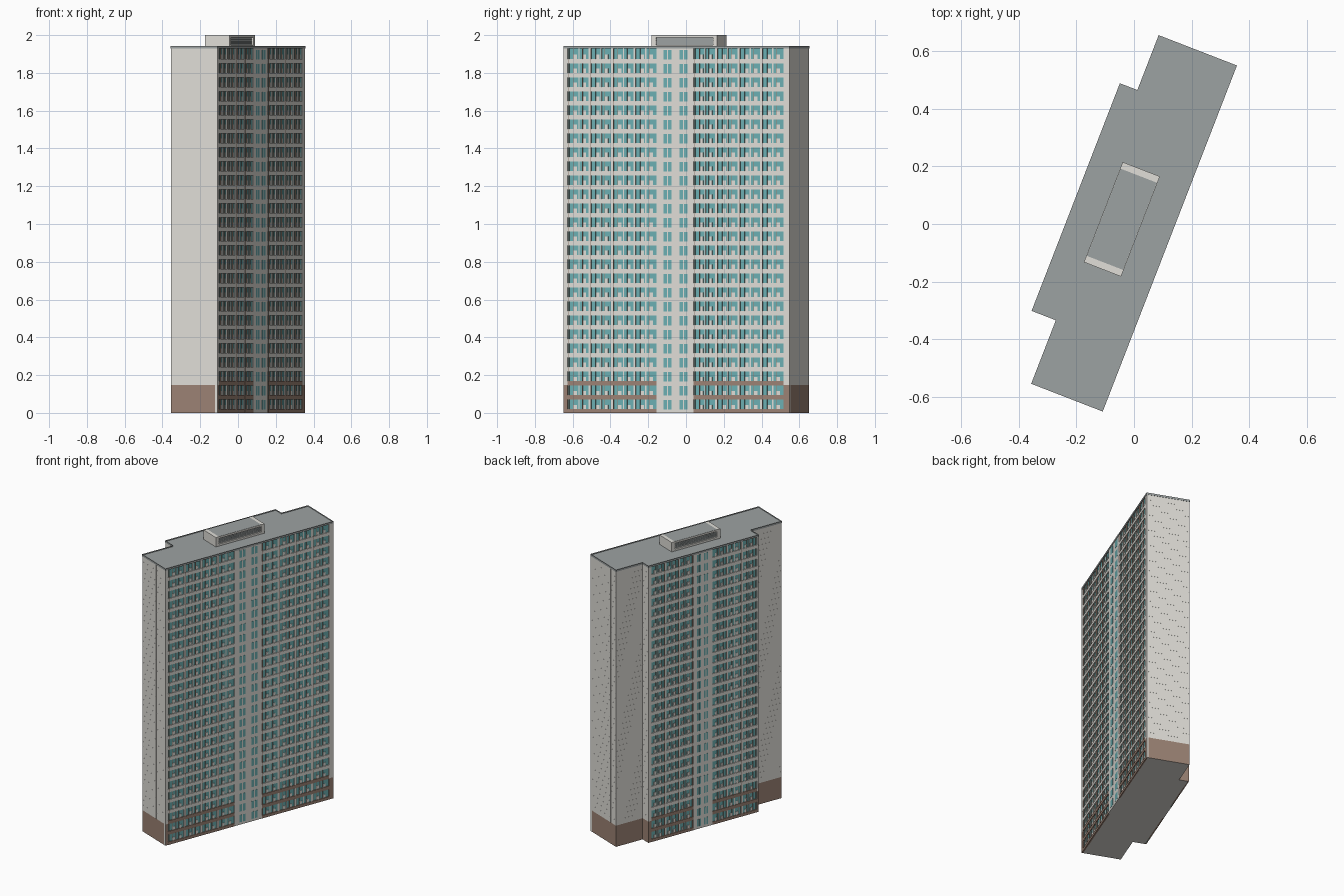
import bpy, bmesh, math

cube = bpy.data.objects.get("Cube")
if cube:
    bpy.data.objects.remove(cube, do_unlink=True)


def material(name, rgb):
    m = bpy.data.materials.new(name)
    m.use_nodes = True
    m.diffuse_color = (*rgb, 1)
    m.node_tree.nodes["Principled BSDF"].inputs["Base Color"].default_value = (*rgb, 1)
    return m


WALL = material("pale wall", (0.75, 0.735, 0.69))
BROWN = material("brown cladding", (0.33, 0.225, 0.175))
ROOF = material("roof grey", (0.335, 0.36, 0.36))
GLASS = material("teal glass", (0.15, 0.43, 0.45))

TURN = math.radians(-21.2)   # the block stands turned on its plot
FLOORS = 26
TOP = 1.928
H = TOP / FLOORS
FRONT, BACK, RECESS = 0.132, -0.220, 0.008
SOUTH, NORTH = -0.643, 0.639

# Plan corners with the outward direction of each, counter-clockwise
PLAN = [(FRONT, SOUTH, 1, -1), (FRONT, NORTH, 1, 1), (-0.155, NORTH, -1, 1),
        (-0.155, 0.435, -1, 1), (BACK, 0.435, -1, 1), (BACK, -0.407, -1, -1),
        (-0.130, -0.407, -1, -1), (-0.130, SOUTH, -1, -1)]


def outline(grow, recess):
    points = []
    for x, y, sx, sy in PLAN:
        if x in (FRONT, BACK):
            x -= sx * recess
        points.append((x + sx * grow, y + sy * grow))
    return points


def add_prism(bm, points, z0, z1):
    bottom = bm.faces.new([bm.verts.new((x, y, z0)) for x, y in reversed(points)])
    top = bm.faces.new([bm.verts.new((x, y, z1)) for x, y in points])
    low, high = list(reversed(bottom.verts)), list(top.verts)
    n = len(points)
    for i in range(n):
        j = (i + 1) % n
        bm.faces.new((low[i], low[j], high[j], high[i]))
    return top


def add_box(bm, x0, x1, y0, y1, z0, z1):
    x0, x1 = sorted((x0, x1))
    add_prism(bm, [(x0, y0), (x1, y0), (x1, y1), (x0, y1)], z0, z1)


def finish(bm, name, *mats):
    mesh = bpy.data.meshes.new(name)
    bm.to_mesh(mesh)
    bm.free()
    for m in mats:
        mesh.materials.append(m)
    obj = bpy.data.objects.new(name, mesh)
    obj.rotation_euler.z = TURN
    bpy.context.collection.objects.link(obj)
    return obj


# Main block: brown base with pale underside, pale tower above
bm = bmesh.new()
add_prism(bm, outline(0, RECESS), 0, 2 * H)
for f in bm.faces:
    f.normal_update()
    f.material_index = int(f.normal.z < -0.5)
finish(bm, "base_storeys", BROWN, WALL)
bm = bmesh.new()
add_prism(bm, outline(0, RECESS), 2 * H, TOP)
finish(bm, "tower_walls", WALL)

# Fine panel joints on the plain walls
bm = bmesh.new()
for i in range(5, FLOORS * 2):
    add_prism(bm, outline(0.0004, RECESS), i * H / 2, i * H / 2 + 0.0006)
add_box(bm, 0.026, 0.028, SOUTH - 0.001, SOUTH, 2 * H, TOP)
add_box(bm, -0.096, -0.094, NORTH, NORTH + 0.001, 2 * H, TOP)
finish(bm, "panel_joints", WALL)

# Flat roof with a low raised rim
bm = bmesh.new()
top = add_prism(bm, outline(0.002, 0), TOP, 1.942)
bmesh.ops.inset_region(bm, faces=[top], thickness=0.007)
bed = bmesh.ops.extrude_discrete_faces(bm, faces=[top])["faces"][0]
inner = list(bed.verts)
bmesh.ops.delete(bm, geom=[bed], context="FACES_ONLY")
rim = [e for e in bm.edges if e.is_boundary]
bmesh.ops.holes_fill(bm, edges=rim)
for v in inner:
    if v.is_valid:
        v.co.z -= 0.008
finish(bm, "roof", ROOF)


def facade(label, face, side, bay_groups, centre, ends, stairs):
    """One long window wall; side is +1 or -1 for the way it looks."""
    parts = {k: bmesh.new() for k in ("wall", "brown", "glass")}
    core = face - side * (RECESS + 0.002)

    def put(kind, y0, y1, z0, z1, out=0.0):
        add_box(parts[kind], core, face + side * out, y0, y1, z0, z1)

    # Solid strips at the ends and the stair strip in the middle
    for y0, y1 in ends:
        put("brown", y0, y1, 0, 2 * H)
        put("wall", y0, y1, 2 * H, TOP)
    put("wall", *centre, 0, TOP)
    for y0, y1 in stairs:
        mid = (y0 + y1) / 2
        for i in range(FLOORS):
            for a, b in ((y0, mid - 0.003), (mid + 0.003, y1)):
                put("glass", a, b, i * H + 0.017, i * H + 0.067, 0.0008)

    for start, end, count in bay_groups:
        put("glass", start, end, 0, TOP, -0.0055)
        width = (end - start) / count
        # Piers and brown dividing fins between bays
        for b in range(count):
            y = start + b * width
            if b:
                put("wall", y - 0.006, y + 0.006, 0, TOP, -0.001)
            put("brown", y + 0.006, y + 0.0085, 0, TOP, 0.001)
        for i in range(FLOORS):
            z = i * H
            # Floor bands
            put("brown" if i < 3 else "wall", start, end, max(0, z - 0.003), z + 0.020, 0.0005)
            for b in range(count):
                y = start + b * width
                # Sill panels, jamb and slim frames
                for a, c in ((0.27, 0.42), (0.68, 0.82)):
                    put("wall", y + a * width, y + c * width, z + 0.020, z + 0.043, -0.003)
                put("wall", y + 0.48 * width, y + 0.53 * width, z + 0.020, z + H, -0.003)
                for a in (0.25, 0.66):
                    put("brown", y + a * width, y + a * width + 0.0015, z + 0.020, z + H, -0.001)

    for kind, mat, name in (("wall", WALL, "piers_and_bands"), ("brown", BROWN, "brown_trim"),
                            ("glass", GLASS, "windows")):
        finish(parts[kind], label + "_" + name, mat)


facade("long_side", FRONT, 1,
       [(-0.622, -0.116, 4), (0.094, 0.606, 4)], (-0.116, 0.094),
       [(SOUTH, -0.622), (0.606, NORTH)],
       [(-0.077, -0.031), (0.014, 0.060)])
facade("stepped_side", BACK, -1,
       [(-0.395, -0.056, 3), (0.090, 0.410, 3)], (-0.056, 0.090),
       [(-0.407, -0.395), (0.410, 0.435)],
       [(-0.020, 0.010), (0.034, 0.064)])

# Pale corner strips running down to the ground
bm = bmesh.new()
for y0, y1 in ((SOUTH - 0.001, SOUTH), (NORTH, NORTH + 0.001)):
    add_box(bm, FRONT - 0.013, FRONT, y0, y1, 0, TOP)
finish(bm, "corner_strips", WALL)

# Rooftop plant room: end walls, rails, recessed louvres and lid
X0, X1, Y = -0.114, 0.024, 0.186
bm = bmesh.new()
for s in (-1, 1):
    y0, y1 = sorted((s * Y, s * (Y - 0.024)))
    add_box(bm, X0, X1, y0, y1, 1.932, 2.0)
for z0, z1 in ((1.932, 1.948), (1.987, 1.999)):
    add_box(bm, X0, X1, -Y + 0.024, Y - 0.024, z0, z1)
finish(bm, "plant_room_frame", WALL)

bm = bmesh.new()
add_box(bm, X0 + 0.009, X1 - 0.009, -Y + 0.02, Y - 0.02, 1.94, 1.99)
for z in (1.956, 1.966, 1.976):
    add_box(bm, X0 + 0.006, X1 - 0.006, -Y + 0.022, Y - 0.022, z, z + 0.004)
add_box(bm, X0 + 0.002, X1 - 0.002, -Y + 0.024, Y - 0.024, 1.99, 2.0)
finish(bm, "plant_room_louvres_and_lid", ROOF)
